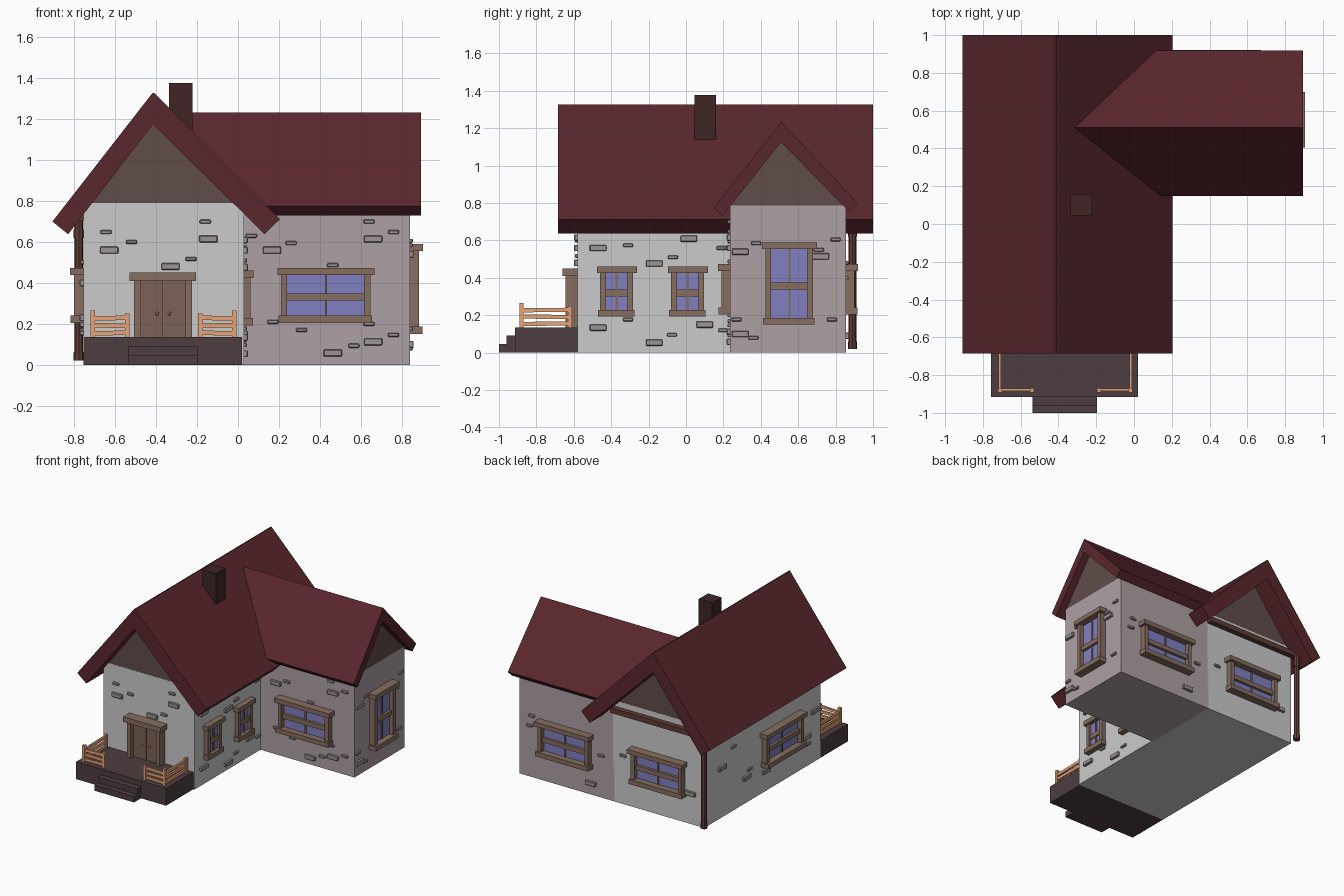
import bpy, bmesh, math
from mathutils import Matrix, Vector

if "Cube" in bpy.data.objects:
    bpy.data.objects.remove(bpy.data.objects["Cube"])


def mat(name, r, g, b):
    m = bpy.data.materials.new(name)
    m.diffuse_color = (r, g, b, 1)
    m.use_nodes = True
    m.node_tree.nodes["Principled BSDF"].inputs["Base Color"].default_value = m.diffuse_color
    return m


ROOF = mat("roof_red", .10, .02, .026)
MAUVE = mat("mauve_plaster", .42, .35, .37)
GABLE = mat("gable_brown", .117, .074, .067)
GLASS = mat("glass_blue", .216, .216, .527)
WOOD = mat("frame_wood", .24, .153, .117)
DOOR = mat("door_wood", .20, .12, .095)
RAIL = mat("rail_wood", .80, .37, .19)
PORCH = mat("porch_stone", .074, .048, .051)
BRICK = mat("brick_grey", .34, .30, .30)
CHIM = mat("chimney_brown", .05, .018, .018)
PIPE = mat("pipe_brown", .117, .045, .035)


def finish(name, bm, m=None):
    bmesh.ops.recalc_face_normals(bm, faces=bm.faces)
    me = bpy.data.meshes.new(name)
    bm.to_mesh(me)
    bm.free()
    ob = bpy.data.objects.new(name, me)
    bpy.context.collection.objects.link(ob)
    if m:
        me.materials.append(m)
    return ob


def boxes(name, items, m=None, bevel=0):
    """items: (x0, x1, y0, y1, z0, z1[, tilt]); tilt leans the box about the y or x axis."""
    bm = bmesh.new()
    for b in items:
        lo, hi = Vector(b[0:6:2]), Vector(b[1:6:2])
        size = hi - lo
        rot = Matrix()
        if len(b) > 6:
            rot = Matrix.Rotation(b[6], 4, 'Y' if abs(size.x) > abs(size.y) else 'X')
        bmesh.ops.create_cube(bm, size=1, matrix=Matrix.Translation((lo + hi) / 2) @ rot
                              @ Matrix.Diagonal((abs(size.x), abs(size.y), abs(size.z), 1)))
    if bevel:
        bmesh.ops.bevel(bm, geom=bm.edges[:], offset=bevel, segments=1, affect='EDGES')
    return finish(name, bm, m)


def prism(name, pts, start, end, m):
    """Loft a profile: start and end map each profile point to 3D."""
    bm = bmesh.new()
    a = [bm.verts.new(start(*p)) for p in pts]
    b = [bm.verts.new(end(*p)) for p in pts]
    n = len(pts)
    bm.faces.new(a)
    bm.faces.new(b)
    for i in range(n):
        bm.faces.new((a[i], a[(i + 1) % n], b[(i + 1) % n], b[i]))
    return finish(name, bm, m)


# Walls as (axis of the normal, plane position, outward sign)
FRONT, WING_FRONT = ('y', -.58, -1), ('y', .235, -1)
BACK, LEFT = ('y', .855, 1), ('x', -.756, -1)
RIGHT, WING_RIGHT = ('x', .03, 1), ('x', .84, 1)


def on_wall(w, u0, u1, z0, z1, n):
    axis, p, s = w
    a, b = sorted((p - s * .01, p + s * n))
    return (a, b, u0, u1, z0, z1) if axis == 'x' else (u0, u1, a, b, z0, z1)


# House bodies
boxes("main_walls", [(-.756, .03, -.58, .855, 0, .79)])
boxes("wing_walls", [(.02, .84, .235, .855, 0, .788)], MAUVE)
prism("main_gable", [(-.74, .785), (-.415, 1.2), (.01, .785)],
      lambda x, z: (x, -.579, z), lambda x, z: (x, .854, z), GABLE)
prism("wing_gable", [(.225, .785), (.508, 1.14), (.865, .785)],
      lambda y, z: (0, y, z), lambda y, z: (.839, y, z), GABLE)

# Roofs: folded slabs, the wing one mitred into the main slope
prism("main_roof", [(-.907, .70), (-.418, 1.328), (-.41, 1.328), (.205, .712),
                    (.13, .638), (-.415, 1.176), (-.83, .638)],
      lambda x, z: (x, -.685, z), lambda x, z: (x, 1.0, z), ROOF)
prism("wing_roof", [(.148, .775), (.51, 1.233), (.918, .80), (.872, .755),
                    (.508, 1.126), (.195, .73)],
      lambda y, z: (-.44 + (1.325 - z), y, z), lambda y, z: (.895, y, z), ROOF)
boxes("chimney", [(-.337, -.222, .045, .16, .98, 1.378)], CHIM)

# Porch and steps
boxes("porch", [(-.756, .02, -.915, -.575, 0, .135)], PORCH)
boxes("steps", [(-.537, -.197, -.96, -.91, 0, .092), (-.537, -.197, -1, -.91, 0, .046)], PORCH)

# Railings: a front and a side run at both porch corners
for side, cx, sx, ex in (("left", -.71, -1, -.54), ("right", -.018, 1, -.185)):
    x0, x1 = sorted((cx, ex))
    bits = []
    for i, z in enumerate((.155, .192, .228)):
        t = (.02, -.015, .025)[i]
        bits.append((x0, x1, -.885, -.872, z - .011, z + .011, t * sx))
        bits.append((cx - .007, cx + .007, -.885, -.612, z - .011, z + .011, t * .5))
    for px, py, h in ((cx, -.88, .265), (ex, -.88, .25), (cx, -.62, .25)):
        bits.append((px - .011, px + .011, py - .011, py + .011, .13, h))
    boxes(side + "_railing", bits, RAIL)

# Double door with frame and knobs
boxes("door_leaves", [on_wall(FRONT, -.495, -.3665, .135, .415, .03),
                      on_wall(FRONT, -.3635, -.235, .135, .415, .03)], DOOR)
boxes("door_frame", [on_wall(FRONT, -.53, -.205, .41, .45, .08),
                     on_wall(FRONT, -.508, -.475, .135, .41, .065),
                     on_wall(FRONT, -.257, -.224, .135, .41, .065)], WOOD)
bm = bmesh.new()
for x in (-.395, -.335):
    bmesh.ops.create_icosphere(bm, subdivisions=1, radius=.01,
                               matrix=Matrix.Translation((x, -.617, .25)))
finish("door_knobs", bm, RAIL)


# Windows
def window(name, w, c, width, z0, z1, d=.065):
    h = width / 2
    zm = z0 + (z1 - z0) * .47
    boxes(name + "_glass", [on_wall(w, c - h + .03, c + h - .03, z0 + .02, z1 - .02, .012)], GLASS)
    boxes(name + "_frame", [
        on_wall(w, c - h, c + h, z1 - .035, z1, d),
        on_wall(w, c - h + .006, c + h - .012, z0, z0 + .036, d * .95),
        on_wall(w, c - h + .018, c - h + .048, z0 + .03, z1 - .03, d * .7),
        on_wall(w, c + h - .052, c + h - .02, z0 + .03, z1 - .03, d * .7),
        on_wall(w, c - .006, c + .006, z0 + .03, z1 - .03, .02),
        on_wall(w, c - h + .04, c + h - .04, zm - .018, zm + .018, d * .5)], WOOD)


window("wing_front_window", WING_FRONT, .43, .475, .205, .473)
window("wing_side_window", WING_RIGHT, .553, .294, .15, .59)
window("main_side_window_1", RIGHT, -.37, .214, .193, .46, .045)
window("main_side_window_2", RIGHT, .01, .214, .193, .46, .045)
window("left_window", LEFT, -.08, .49, .205, .473)
window("wing_back_window", BACK, .435, .475, .205, .473)
window("main_back_window", BACK, -.37, .475, .205, .473)


# Raised bricks: (u, z) of large and small ones on each wall
def bricks(name, w, large, small):
    items = []
    for pts, hw, hh, n in ((large, .045, .017, .018), (small, .027, .01, .014)):
        items += [on_wall(w, u - hw, u + hw, z - hh, z + hh, n) for u, z in pts]
    boxes(name, items, BRICK, .004)


bricks("front_bricks", FRONT, [(-.63, .56), (-.33, .48), (-.145, .615)],
       [(-.645, .648), (-.52, .6), (-.23, .517), (-.16, .70)])
bricks("wing_front_bricks", WING_FRONT,
       [(.166, .56), (.66, .615), (.463, .058), (.66, .112)],
       [(.065, .63), (.26, .595), (.463, .487), (.64, .70), (.76, .648), (.17, .21),
        (.31, .17), (.566, .093), (.64, .2), (.76, .146)])
bricks("main_side_bricks", RIGHT,
       [(-.47, .56), (-.17, .477), (.015, .61), (-.47, .134), (-.17, .054), (.1, .15)],
       [(-.31, .574), (-.07, .51), (-.31, .177), (-.075, .096), (.19, .56), (.2, .12)])
bricks("wing_side_bricks", WING_RIGHT, [(.29, .54), (.72, .515), (.29, .1)],
       [(.375, .585), (.8, .605), (.36, .08), (.78, .177), (.71, .55), (.27, .177)])
bricks("left_bricks", LEFT, [(.64, .39), (.1, .16), (.34, .2), (-.4, .23), (-.5, .4)],
       [(.5, .5), (.3, .25), (-.42, .17)])
bricks("back_bricks", BACK, [(.22, .09), (-.64, .24)],
       [(.75, .40), (.13, .33), (-.06, .38), (.73, .48)])

# Gutter along the back gable and its downpipe
boxes("gutter", [(-.80, .03, .85, .895, .705, .745)], PIPE)
bm = bmesh.new()
for r, z0, z1 in ((.021, .02, .73), (.025, .02, .06), (.025, .62, .66)):
    bmesh.ops.create_cone(bm, cap_ends=True, segments=8, radius1=r, radius2=r, depth=z1 - z0,
                          matrix=Matrix.Translation((-.778, .89, (z0 + z1) / 2)))
finish("downpipe", bm, PIPE)
